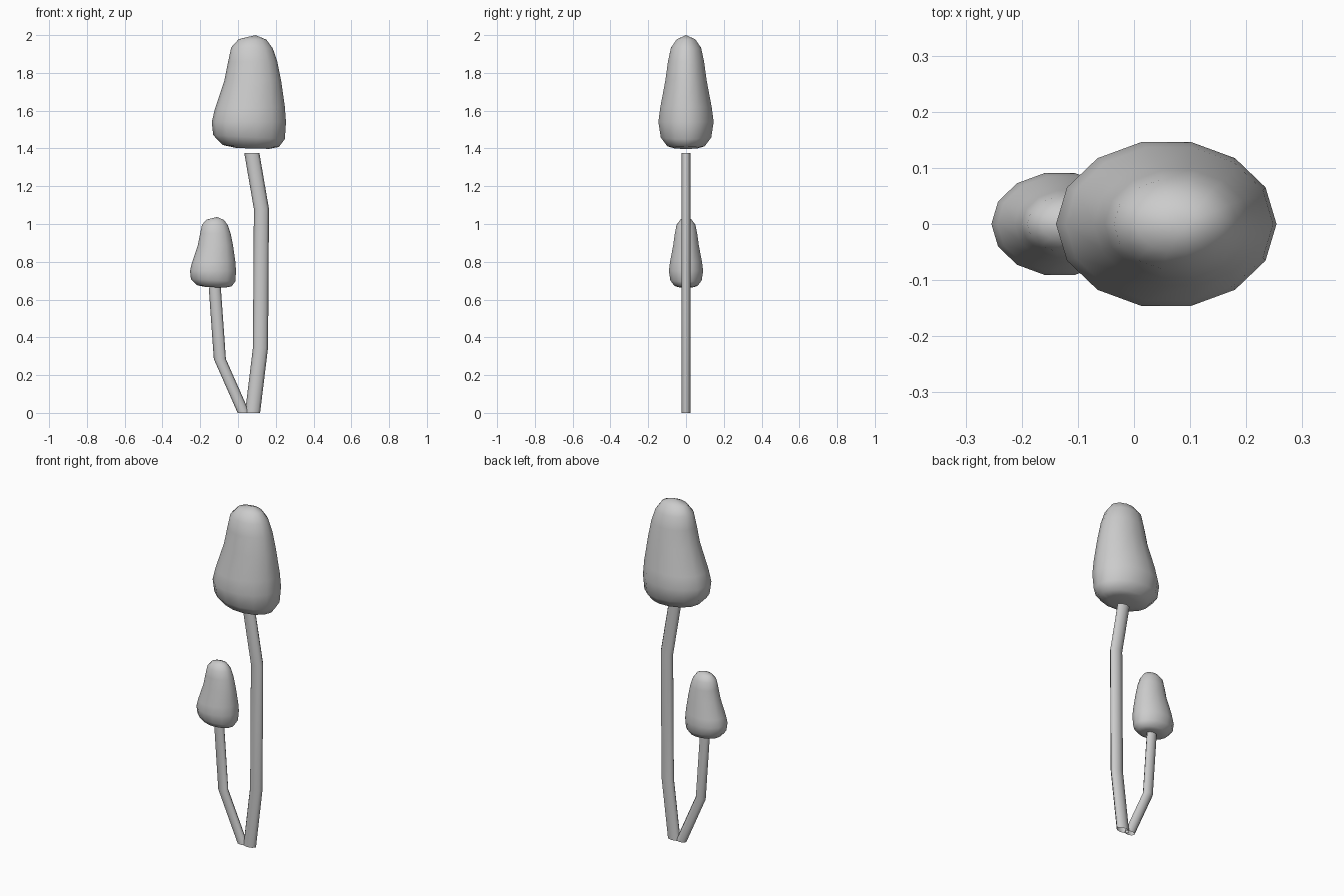
import bpy, bmesh, math

if "Cube" in bpy.data.objects:
    bpy.data.objects.remove(bpy.data.objects["Cube"])


def loft(name, rings, sides, tips=()):
    """Skin elliptical rings (cx, z, rx, ry, tilt); tips = (bottom, top) points closing the ends."""
    bm = bmesh.new()
    loops = []
    for cx, z, rx, ry, tilt in rings:
        loop = []
        for i in range(sides):
            a = 2 * math.pi * i / sides
            c = math.cos(a)
            loop.append(bm.verts.new((cx + rx * c, ry * math.sin(a), z + tilt * c)))
        loops.append(loop)
    for lo, hi in zip(loops, loops[1:]):
        for i in range(sides):
            j = (i + 1) % sides
            bm.faces.new((lo[i], lo[j], hi[j], hi[i]))
    if tips:
        for loop, (x, z) in zip((loops[0], loops[-1]), tips):
            tip = bm.verts.new((x, 0, z))
            for i in range(sides):
                bm.faces.new((loop[i], loop[(i + 1) % sides], tip))
    bmesh.ops.recalc_face_normals(bm, faces=bm.faces)
    mesh = bpy.data.meshes.new(name)
    bm.to_mesh(mesh)
    bm.free()
    for p in mesh.polygons:
        p.use_smooth = True
    obj = bpy.data.objects.new(name, mesh)
    bpy.context.collection.objects.link(obj)
    return obj


# Cap profile: left x, left z, right x, right z, half depth in y
CAP = [
    (-0.005, 1.402, 0.165, 1.398, 0.060),
    (-0.080, 1.418, 0.217, 1.408, 0.102),
    (-0.131, 1.470, 0.248, 1.450, 0.137),
    (-0.139, 1.540, 0.254, 1.540, 0.150),
    (-0.122, 1.610, 0.248, 1.620, 0.140),
    (-0.072, 1.760, 0.228, 1.760, 0.112),
    (-0.052, 1.860, 0.208, 1.860, 0.098),
    (-0.036, 1.935, 0.184, 1.930, 0.082),
    (0.003, 1.978, 0.150, 1.976, 0.051),
]


def cap(name, s, dx, dz):
    rings = [((l + r) / 2 * s + dx, (zl + zr) / 2 * s + dz,
              (r - l) / 2 * s, d * s, (zr - zl) / 2 * s)
             for l, zl, r, zr, d in CAP]
    tips = ((0.07 * s + dx, 1.405 * s + dz), (0.092 * s + dx, 2.0 * s + dz))
    return loft(name, rings, 14, tips)


def stem(name, path, rx, ry):
    return loft(name, [(x, z, rx, ry, 0) for x, z in path], 8)


# Tall mushroom
cap("large_cap", 1.0, 0, 0)
stem("large_stem", [(0.077, 0), (0.119, 0.345), (0.124, 1.08), (0.073, 1.377)], 0.040, 0.0237)

# Short mushroom
cap("small_cap", 0.62, -0.168, -0.203)
stem("small_stem", [(0.030, 0), (-0.096, 0.285), (-0.123, 0.665)], 0.032, 0.020)
